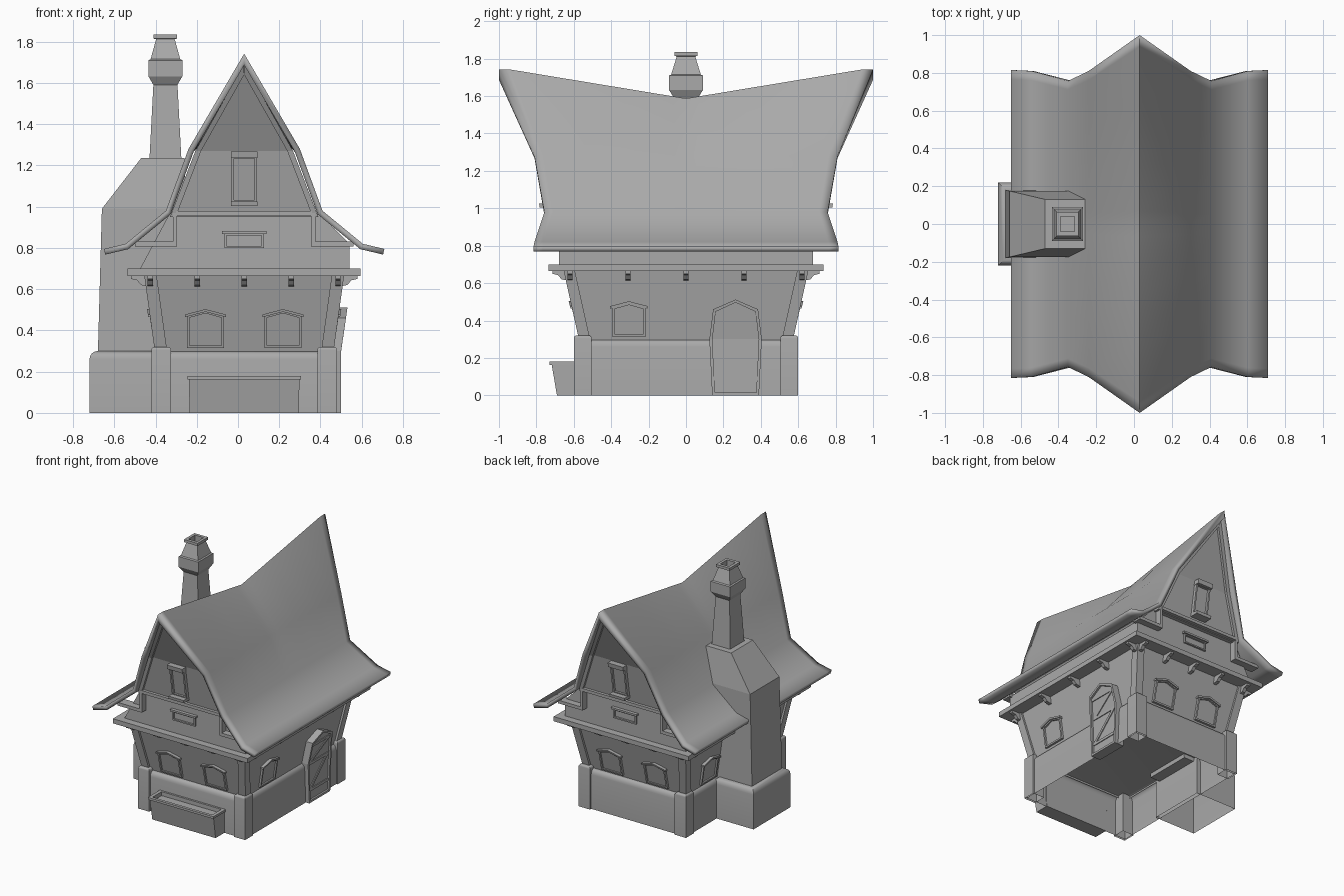
import bpy, bmesh

if "Cube" in bpy.data.objects:
    bpy.data.objects.remove(bpy.data.objects["Cube"], do_unlink=True)

CX = 0.03  # centre line of the house in x
GREY = (0.4, 0.4, 0.4, 1)
mat = bpy.data.materials.new("plain grey")
mat.use_nodes = True
mat.diffuse_color = GREY
mat.node_tree.nodes["Principled BSDF"].inputs["Base Color"].default_value = GREY


def mesh(name, verts, faces, recalc=True):
    me = bpy.data.meshes.new(name)
    me.from_pydata(verts, [], faces)
    if recalc:
        bm = bmesh.new()
        bm.from_mesh(me)
        bmesh.ops.recalc_face_normals(bm, faces=bm.faces)
        bm.to_mesh(me)
        bm.free()
    me.materials.append(mat)
    ob = bpy.data.objects.new(name, me)
    bpy.context.collection.objects.link(ob)
    return ob


def smooth(ob, angle=0.6):
    bpy.ops.object.select_all(action='DESELECT')
    ob.select_set(True)
    bpy.context.view_layer.objects.active = ob
    bpy.ops.object.shade_smooth_by_angle(angle=angle)


def loft(name, rings, bottom=True):
    """Stack of rectangles (x0, x1, y0, y1, z)."""
    verts, faces = [], []
    for a, b, c, d, z in rings:
        verts += [(a, c, z), (b, c, z), (b, d, z), (a, d, z)]
    for r in range(0, 4 * len(rings) - 4, 4):
        faces += [(r + k, r + (k + 1) % 4, r + 4 + (k + 1) % 4, r + 4 + k) for k in range(4)]
    n = len(verts)
    faces.append((n - 4, n - 3, n - 2, n - 1))
    if bottom:
        faces.append((3, 2, 1, 0))
    return mesh(name, verts, faces)


def box(name, x0, x1, y0, y1, z0, z1):
    return loft(name, [(x0, x1, y0, y1, z0), (x0, x1, y0, y1, z1)])


def stone(name, x0, x1, y0, y1, z1, r):
    """Open-bottomed block with a rounded top."""
    ob = loft(name, [(x0, x1, y0, y1, 0), (x0, x1, y0, y1, z1)], bottom=False)
    bm = bmesh.new()
    bm.from_mesh(ob.data)
    edges = [e for e in bm.edges if all(v.co.z > z1 - 0.01 for v in e.verts)]
    bmesh.ops.bevel(bm, geom=edges, offset=r, segments=4, affect='EDGES', profile=0.5)
    bm.to_mesh(ob.data)
    bm.free()
    smooth(ob)


def prism(name, outline, place, d0, d1):
    n = len(outline)
    verts = [place(u, v, d) for d in (d0, d1) for u, v in outline]
    faces = [tuple(range(n)), tuple(range(n, 2 * n))]
    faces += [(k, (k + 1) % n, n + (k + 1) % n, n + k) for k in range(n)]
    return mesh(name, verts, faces)


def frame(name, outline, w, place, d0, d1):
    """Hollow border of roughly width w around an outline."""
    us, vs = [p[0] for p in outline], [p[1] for p in outline]
    cu, cv = (min(us) + max(us)) / 2, (min(vs) + max(vs)) / 2
    su, sv = 1 - 2 * w / (max(us) - min(us)), 1 - 2 * w / (max(vs) - min(vs))
    inner = [(cu + (u - cu) * su, cv + (v - cv) * sv) for u, v in outline]
    n = len(outline)
    verts = [place(u, v, d) for d in (d0, d1) for o in (outline, inner) for u, v in o]
    faces = []
    for k in range(n):
        j = (k + 1) % n
        faces += [(k, j, n + j, n + k), (2 * n + k, 2 * n + j, 3 * n + j, 3 * n + k),
                  (k, j, 2 * n + j, 2 * n + k), (n + k, n + j, 3 * n + j, 3 * n + k)]
    return mesh(name, verts, faces)


def rect(u0, u1, v0, v1):
    return [(u0, v0), (u1, v0), (u1, v1), (u0, v1)]


# Surfaces that details are placed on: u along, v up, d outward
def end_wall(s):
    return lambda u, v, d: (CX + u, s * (0.56 + 0.235 * (v - 0.32) + d), v)


def side_wall(s):
    return lambda u, v, d: (CX + s * (0.42 + 0.147 * (v - 0.32) + d), u, v)


def upper_wall(s):
    return lambda u, v, d: (CX + u, s * (0.68 + d), v)


def gable_y(z):
    return 0.71 + (z - 0.96) * 0.16 if z < 1.27 else 0.76 + (z - 1.27) * 0.44


def gable(s):
    return lambda u, v, d: (CX + u, s * (gable_y(v) + d), v)


def door_face(u, v, d):
    return (CX + 0.452 + 0.147 * max(0, v - 0.3) + d, u, v)


# Stone base and corner blocks
stone("base", -0.41, 0.47, -0.585, 0.585, 0.3, 0.04)
stone("chimney_base", -0.72, -0.38, -0.22, 0.22, 0.3, 0.04)
for x in (-0.42, 0.385):
    for y in (-0.6, 0.505):
        stone("corner_block", x, x + 0.095, y, y + 0.095, 0.32, 0.015)

# Flared ground floor, leaning corner posts, floor plate
loft("ground_floor_wall", [(CX - 0.415, CX + 0.415, -0.55, 0.55, 0.28),
                           (CX - 0.47, CX + 0.47, -0.64, 0.64, 0.67)], bottom=False)
for sx in (-1, 1):
    for sy in (-1, 1):
        rings = []
        for hx, hy, z in ((0.435, 0.575, 0.31), (0.485, 0.655, 0.67)):
            xs = sorted((CX + sx * hx, CX + sx * (hx - 0.06)))
            ys = sorted((sy * hy, sy * (hy - 0.06)))
            rings.append((*xs, *ys, z))
        loft("corner_post", rings)
box("floor_plate", -0.535, 0.595, -0.735, 0.735, 0.665, 0.7)

# Brackets under the floor plate
curve = [(-0.03, 0.667), (0.075, 0.667), (0.075, 0.65), (0.045, 0.643), (0.025, 0.62), (-0.03, 0.61)]
for s in (-1, 1):
    for k in range(-2, 3):
        xc, yc = CX + k * 0.2275, k * 0.31
        prism("end_bracket", curve, lambda u, v, d: (xc + d, s * (0.64 + u), v), -0.013, 0.013)
        prism("side_bracket", curve, lambda u, v, d: (CX + s * (0.475 + u), yc + d, v), -0.013, 0.013)

# Upper storey and gables
prism("upper_storey", [(-0.51, 0.69), (0.51, 0.69), (0.51, 0.82), (0.36, 0.97), (-0.36, 0.97)],
      lambda u, v, d: (CX + u, d, v), -0.68, 0.68)
slope = [(0.36, 0.95), (0.237, 1.27), (0.002, 1.69)]
for s in (-1, 1):
    rings = []
    for hw, z in slope:
        ys = sorted((s * gable_y(z), s * (gable_y(z) - 0.06)))
        rings.append((CX - hw, CX + hw, *ys, z))
    loft("gable_wall", rings)
    box("gable_beam", CX - 0.33, CX + 0.33, *sorted((s * 0.66, s * 0.735)), 0.955, 0.978)
    for m in (-1, 1):
        for (w0, z0), (w1, z1) in zip(slope, slope[1:]):
            drop = 0.05 if w1 < 0.1 else 0
            strip = [(m * w0, z0), (m * w1, z1), (m * max(w1 - 0.028, 0), z1 - drop), (m * (w0 - 0.028), z0)]
            prism("rake_board", strip, gable(s), -0.01, 0.018)
        prism("eave_beam", rect(m * 0.335, m * 0.53, 0.808, 0.832), upper_wall(s), -0.02, 0.05)
        prism("eave_strut", rect(m * 0.325, m * 0.345, 0.808, 0.97), upper_wall(s), -0.02, 0.05)

    # Gable window and small slot window
    prism("gable_window_pane", rect(-0.055, 0.055, 1.02, 1.24), gable(s), -0.01, 0.008)
    frame("gable_window_frame", rect(-0.062, 0.062, 1.02, 1.245), 0.012, gable(s), -0.01, 0.025)
    prism("gable_window_hood", rect(-0.064, 0.064, 1.235, 1.268), gable(s), -0.01, 0.045)
    prism("gable_window_sill", rect(-0.064, 0.064, 1.003, 1.025), gable(s), -0.01, 0.065)
    frame("slot_window_frame", rect(-0.095, 0.095, 0.8, 0.87), 0.01, upper_wall(s), -0.01, 0.014)
    prism("slot_window_hood", rect(-0.107, 0.107, 0.868, 0.882), upper_wall(s), -0.01, 0.025)


# Peaked ground floor windows
def window(c, place):
    shape = [(c - 0.09, 0.315), (c + 0.09, 0.315), (c + 0.09, 0.47), (c, 0.495), (c - 0.09, 0.47)]
    prism("window_pane", shape, place, -0.02, 0.004)
    frame("window_frame", shape, 0.012, place, -0.02, 0.016)
    for m in (-1, 1):
        prism("window_hood", [(c, 0.49), (c, 0.503), (c + m * 0.1, 0.477), (c + m * 0.1, 0.464)],
              place, -0.02, 0.024)


for s in (-1, 1):
    for c in (-0.188, 0.188):
        window(c, end_wall(s))
window(-0.305, side_wall(1))
for c in (-0.305, 0.305):
    window(c, side_wall(-1))

# Door with battens and braces
DC = 0.265
prism("door_lower", [(DC - 0.125, 0), (DC + 0.125, 0), (DC + 0.14, 0.3), (DC - 0.14, 0.3)], door_face, -0.06, 0.004)
prism("door_upper", [(DC - 0.14, 0.3), (DC + 0.14, 0.3), (DC + 0.115, 0.46), (DC, 0.505), (DC - 0.115, 0.46)],
      door_face, -0.06, 0.004)
frame("door_frame", [(DC - 0.125, 0), (DC + 0.125, 0), (DC + 0.14, 0.3), (DC + 0.12, 0.46),
                     (DC, 0.512), (DC - 0.12, 0.46), (DC - 0.14, 0.3)], 0.016, door_face, -0.06, 0.018)
for z in (0.08, 0.28, 0.42):
    prism("door_batten", rect(DC - 0.115, DC + 0.115, z, z + 0.02), door_face, 0, 0.01)
for z0, z1 in ((0.1, 0.28), (0.3, 0.42)):
    prism("door_brace", [(DC - 0.11, z0), (DC - 0.08, z0), (DC + 0.11, z1), (DC + 0.08, z1)], door_face, 0, 0.01)

# Swept roof with sagging ridge: half width, height, half length
rows = [(0.68, 0.795, 0.815), (0.575, 0.82, 0.81), (0.38, 0.98, 0.757), (0.27, 1.28, 0.81), (0, 1.742, 1.0)]
profile = [(-w, z, l) for w, z, l in rows] + [(w, z, l) for w, z, l in rows[-2::-1]]
half = [0.07, 0.35, 0.65, 0.94, 1.0]
cols = [-c for c in reversed(half)] + [0] + half
verts = []
for w, z, l in profile:
    for c in cols:
        sag = 0.155 * (1 - min(abs(c) / 0.94, 1)) if w == 0 else 0
        verts.append((CX + w, c * l, z - sag))
n = len(cols)
faces = [(i * n + j, (i + 1) * n + j, (i + 1) * n + j + 1, i * n + j + 1)
         for i in range(len(profile) - 1) for j in range(n - 1)]
roof = mesh("roof", verts, faces, recalc=False)
solid = roof.modifiers.new("thickness", 'SOLIDIFY')
solid.thickness, solid.offset, solid.use_even_offset = 0.028, -1, True
smooth(roof, 0.7)

# Chimney: shouldered body, tapering stack, collar and hollow pot
loft("chimney_body", [(-0.68, -0.3, -0.18, 0.18, 0.27), (-0.66, -0.25, -0.175, 0.175, 0.99),
                      (-0.47, -0.26, -0.13, 0.13, 1.235)])


def square(hw, z, hy=None):
    hy = hy or hw * 1.1
    return (-0.352 - hw, -0.352 + hw, -hy, hy, z)


loft("chimney_stack", [square(0.078, 1.22), square(0.058, 1.6)])
loft("chimney_collar", [square(0.058, 1.59), square(0.082, 1.632), square(0.082, 1.71), square(0.072, 1.715),
                        square(0.045, 1.812), square(0.057, 1.815), square(0.057, 1.835), square(0.036, 1.835),
                        square(0.036, 1.77)])

# Planter trough
loft("planter", [(-0.235, 0.295, -0.69, -0.58, 0), (-0.238, 0.298, -0.718, -0.58, 0.163),
                 (-0.245, 0.305, -0.73, -0.58, 0.163), (-0.245, 0.305, -0.73, -0.58, 0.18),
                 (-0.22, 0.28, -0.708, -0.6, 0.18), (-0.22, 0.28, -0.705, -0.6, 0.15)])
